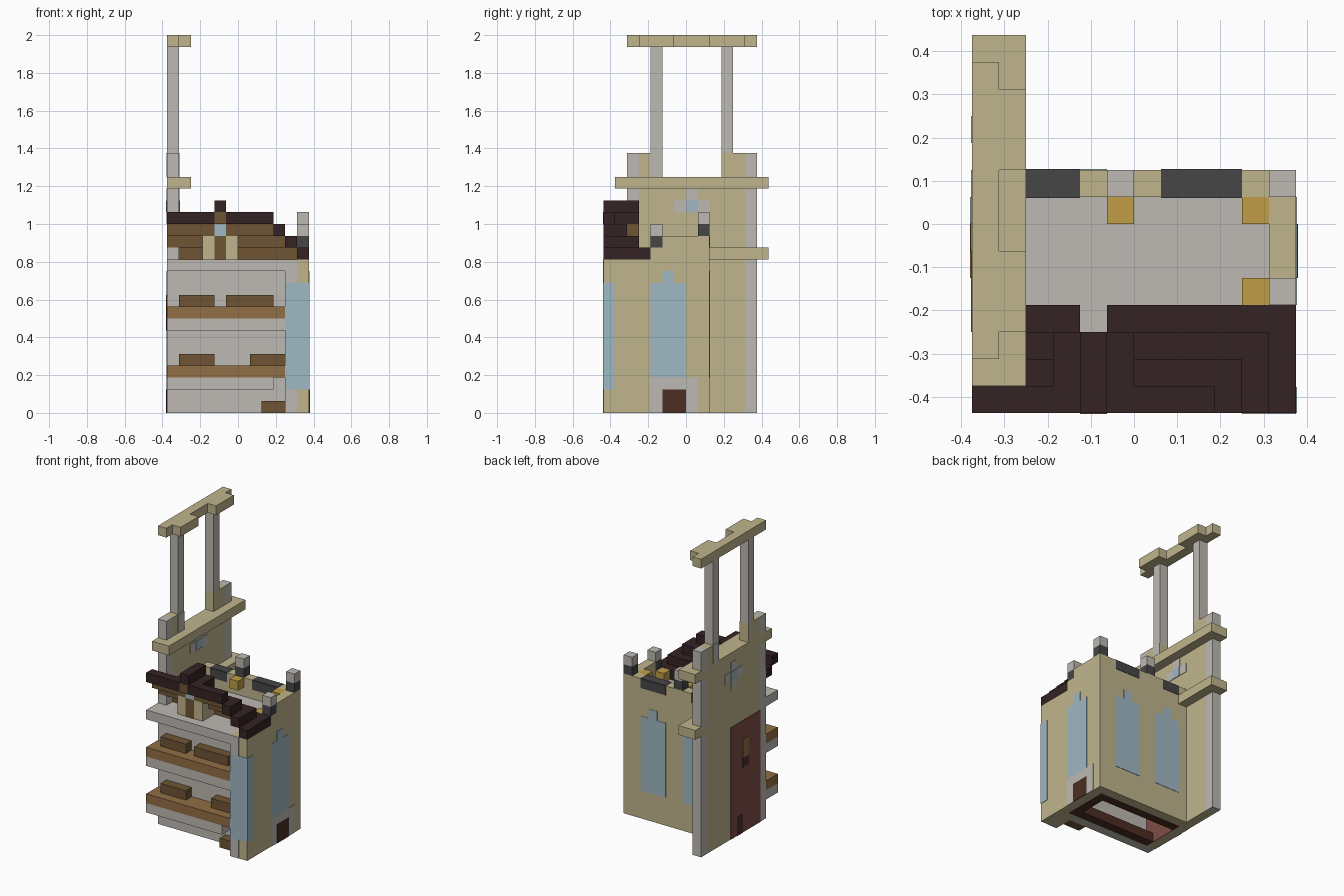
import bpy, bmesh
from mathutils import Vector

cube = bpy.data.objects.get("Cube")
if cube:
    bpy.data.objects.remove(cube, do_unlink=True)

UNIT = 1 / 16                      # one block
ORIGIN = Vector((-6, -7, 0))       # block grid corner


def linear(c):
    c /= 255
    return c / 12.92 if c <= 0.04045 else ((c + 0.055) / 1.055) ** 2.4


def material(name, *rgb):
    mat = bpy.data.materials.new(name)
    mat.use_nodes = True
    color = [linear(c) for c in rgb] + [1]
    mat.diffuse_color = color
    mat.node_tree.nodes["Principled BSDF"].inputs["Base Color"].default_value = color
    return mat


sandstone = material("sandstone", 192, 181, 141)
stone = material("pale stone", 190, 186, 180)
roof_dark = material("dark roof", 53, 35, 36)
gold = material("gold", 193, 158, 70)
slate = material("slate", 70, 70, 70)
glass = material("blue glass", 160, 184, 196)
timber = material("dark timber", 110, 84, 52)
wood = material("light wood", 146, 110, 68)
red_wood = material("red wood", 126, 78, 71)
door_brown = material("door brown", 76, 46, 34)


def blocks(name, mat, *boxes, front=None):
    """Boxes given as (x range, y range, z range) in blocks; front colours recessed -y faces."""
    bm = bmesh.new()
    for spans in boxes:
        lo = Vector([s[0] for s in spans])
        hi = Vector([s[1] for s in spans])
        made = bmesh.ops.create_cube(bm, size=1)["verts"]
        for v in made:
            v.co = (Vector([lo[a] if v.co[a] < 0 else hi[a] for a in range(3)]) + ORIGIN) * UNIT
    if front:
        bm.normal_update()
        for f in bm.faces:
            recessed = f.calc_center_median().y > (ORIGIN.y + 0.5) * UNIT
            f.material_index = int(f.normal.y < -0.5 and recessed)
    mesh = bpy.data.meshes.new(name)
    bm.to_mesh(mesh)
    bm.free()
    mesh.materials.append(mat)
    if front:
        mesh.materials.append(front)
    obj = bpy.data.objects.new(name, mesh)
    bpy.context.collection.objects.link(obj)
    return obj


def plates(name, mat, axis, at, side, *rects, layer=1):
    """Thin painted plates on a wall; rects are (across range, z range)."""
    skin = (at, at + side * 0.04 * layer)
    skin = (min(skin), max(skin))
    blocks(name, mat, *[(skin, a, z) if axis == "x" else (a, skin, z) for a, z in rects])


def window(name, axis, at, start):
    plates(name, glass, axis, at, 1,
           ((start, start + 3), (3, 11)), ((start + 1, start + 2), (11, 12)))


thin = (0, 1)          # tower wall thickness
ledge = (0, 2)
full = (0, 13)

# Tower wall with corner pillars, parapet and ledges
blocks("tower_wall", sandstone, (thin, (3, 12), (0, 20)),
       (thin, (3, 5), (20, 22)), (thin, (10, 12), (20, 22)))
blocks("tower_pillars", stone, *[(thin, (j, j + 1), (0, 22)) for j in (2, 12)])
blocks("upper_ledge", sandstone, (ledge, (1, 14), (19, 20)))
blocks("lower_ledge", sandstone, (ledge, (8, 14), (13, 14)))

# Open frame above the tower
blocks("frame_columns", stone, *[(thin, (j, j + 1), (22, 31)) for j in (4, 10)])
blocks("frame_bar", sandstone, (thin, (2, 13), (31, 32)),
       *[((1, 2), (j, j + 3), (31, 32)) for j in (3, 9)])
plates("column_base_inner", stone, "x", 1, 1, ((4, 5), (20, 22)))
plates("column_base_outer", stone, "x", 0, -1, ((10, 11), (20, 22)))

# Rose windows on both faces of the tower
for label, at, side in (("inner", 1, 1), ("outer", 0, -1)):
    low = 17 if side > 0 else 16
    plates("rose_stone_" + label, stone, "x", at, side,
           ((6, 9), (17, 18)), ((7, 8), (low, 19)))
    plates("rose_glass_" + label, glass, "x", at, side, ((7, 8), (17, 18)), layer=2)

# Tall tower door
plates("tower_door", red_wood, "x", 0, -1, ((3, 8), (0, 12)))
plates("tower_door_lining", red_wood, "x", 1, 1, ((3, 8), (0, 12)))
plates("tower_door_window", wood, "x", 0, -1, ((5, 6), (8, 10)), layer=2)
plates("tower_door_details", door_brown, "x", 0, -1,
       ((6, 7), (0, 2)), ((5, 6), (7, 8)), layer=2)

# Hall walls, hollow underneath
blocks("front_wall", stone, ((1, 10), (2, 3), full))
blocks("corner_wing", sandstone, ((10, 12), (0, 3), full))
blocks("side_wall", sandstone, ((11, 12), (3, 9), full),
       ((11, 12), (4, 5), (13, 14)), ((11, 12), (5, 9), (13, 15)))
blocks("back_wall", sandstone, ((1, 11), (8, 9), (0, 15)))
blocks("roof_deck", stone, ((1, 11), (3, 8), (12, 13)))
blocks("floor_rim", door_brown, ((1, 11), (7, 8), (0, 1)), ((10, 11), (3, 7), (0, 1)),
       ((1, 10), (3, 4), (0, 1)))

# Windows and side door
window("side_window", "x", 12, 4)
window("back_window_left", "y", 9, 7)
window("back_window_right", "y", 9, 2)
plates("corner_window_side", glass, "x", 12, 1, ((0, 0.96), (2, 11)))
plates("corner_window_front", glass, "y", 0, -1, ((10, 12), (2, 11)))
plates("corner_stone", stone, "y", 0, -1, ((10, 11), (0, 2)), ((10, 11), (11, 13)))
plates("side_door_surround", stone, "x", 12, 1, ((4, 8), (0, 3)))
plates("side_door", door_brown, "x", 12, 1, ((5, 7), (0, 2)), layer=2)

# Battlements, turrets and lanterns
for label, at, side in (("outer", 9, 1), ("inner", 8, -1)):
    plates("slate_band_" + label, slate, "y", at, side, ((2, 4), (14, 15)), ((7, 10), (14, 15)))
blocks("slate_caps", slate, *[(span, (8, 9), (15, 15.04)) for span in ((2, 4), (7, 10))])
for label, i, j, k in (("front", 11, 4, 14), ("corner", 11, 8, 15), ("back", 5, 8, 15)):
    cell = ((i, i + 1), (j, j + 1))
    blocks("turret_base_" + label, slate, (*cell, (k, k + 1)))
    blocks("turret_top_" + label, stone, (*cell, (k + 1, k + 2)))
for label, i, j, k in (("front", 10, 4, 13), ("corner", 10, 7, 14), ("back", 5, 7, 14)):
    blocks("lantern_" + label, gold, ((i, i + 1), (j, j + 1), (k, k + 1)))

# Balconies with planters on the front
porch = (0, 2)
blocks("balcony_slabs", stone, ((0, 9), porch, (2, 3)),
       ((0, 10), porch, (7, 8)), ((0, 10), porch, (12, 13)))
blocks("balcony_boards", wood, *[((0, 10), porch, (k, k + 1)) for k in (3, 8)])
blocks("planters", timber, *[(span, (1, 2), (k, k + 1)) for span, k in
       (((8, 10), 0), ((1, 4), 4), ((7, 10), 4), ((1, 4), 9), ((5, 9), 9))])

# Stepped roof shell falling to the back and to one side
for k in range(13, 17):
    row, end = 16 - k, 24 - k
    first = 1 if row > 1 else 0
    level = (k, k + 1)
    blocks(f"roof_step_{row}", roof_dark,
           ((first, 4), (row, row + 1), level),
           ((5, end + 1), (row, row + 1), level), front=timber)
    if row:
        blocks(f"roof_side_{row}", roof_dark, ((end, end + 1), (0, row), level))
blocks("roof_end", timber, (thin, (1.98, 2), (14, 15)))

# Dormer
blocks("dormer_roof", roof_dark, ((3, 6), (0, 3), (16, 17)), ((4, 5), (0, 3), (17, 18)))
blocks("dormer_body", sandstone, ((3, 6), (1, 3), (13, 15)))
blocks("dormer_top", timber, ((3, 6), (1, 3), (15, 16)))
plates("dormer_post", timber, "y", 1, -1, ((4, 5), (13, 15)))
plates("dormer_glass", glass, "y", 1, -1, ((4, 5), (15, 16)))
plates("dormer_gable", timber, "y", 0, -1, ((4, 5), (16, 17)))
